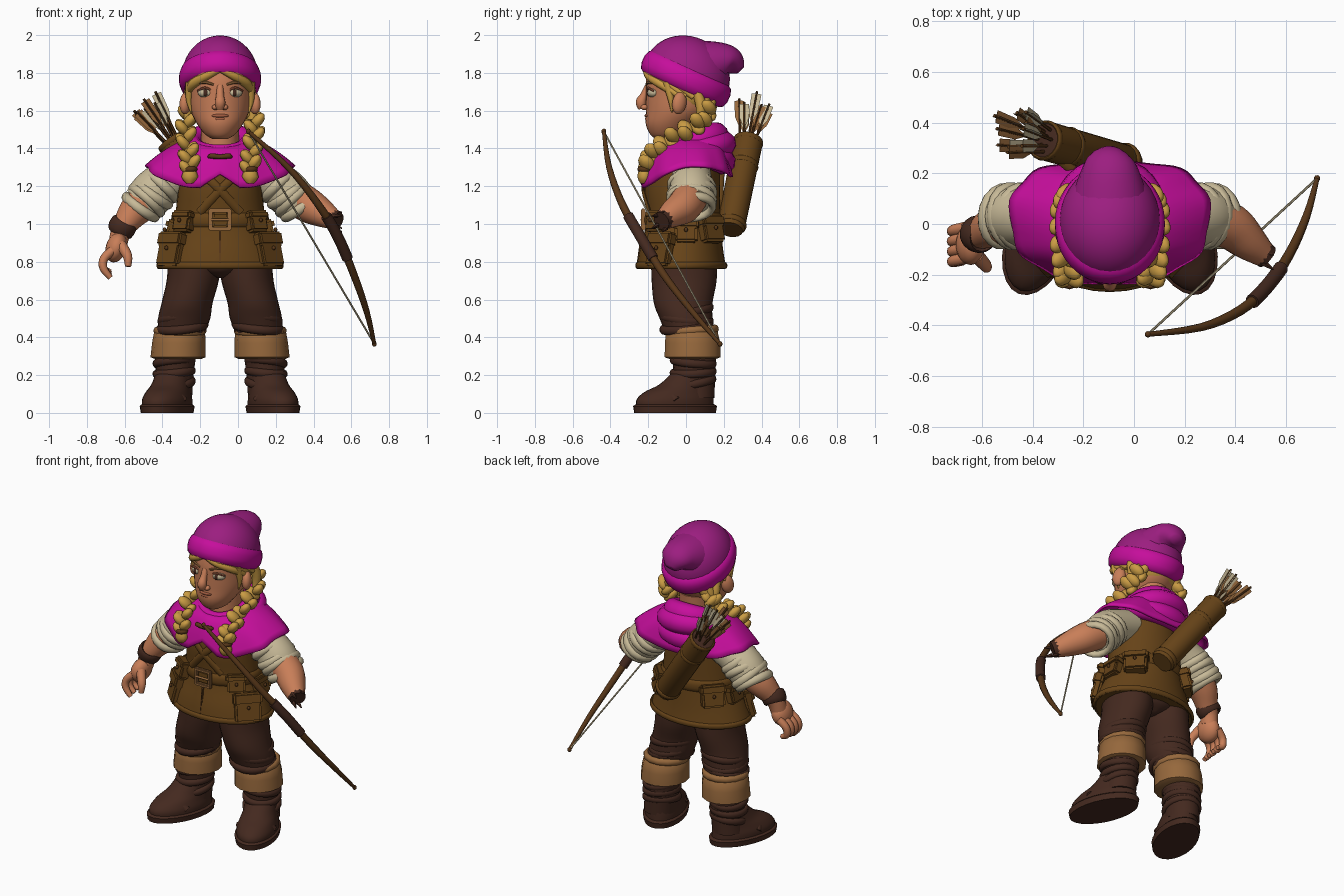
import bpy, bmesh, math, random
from mathutils import Vector, Matrix, Euler

if "Cube" in bpy.data.objects:
    bpy.data.objects.remove(bpy.data.objects["Cube"], do_unlink=True)
random.seed(4)
C = -.095                      # body's centre line
SIDES = (("right", -1), ("left", 1))
NOROT = Euler((0, 0, 0))


def material(name, *rgb):
    lin = [((c / 255 + .055) / 1.055) ** 2.4 for c in rgb] + [1]
    m = bpy.data.materials.new(name)
    m.use_nodes = True
    m.diffuse_color = lin
    m.node_tree.nodes["Principled BSDF"].inputs["Base Color"].default_value = lin
    return m


magenta = material("magenta cloth", 198, 14, 156)
purple = material("purple felt", 156, 30, 128)
skin = material("skin", 200, 126, 88)
hair = material("blond hair", 202, 156, 68)
linen = material("linen", 200, 186, 152)
leather = material("leather", 102, 67, 24)
dark = material("dark brown", 68, 41, 31)
tan = material("tan hide", 150, 104, 60)
wood = material("wood", 88, 55, 25)
lip = material("lip", 162, 92, 64)


def finish(name, bm, mat, angle=50):
    bmesh.ops.recalc_face_normals(bm, faces=bm.faces)
    me = bpy.data.meshes.new(name)
    bm.to_mesh(me)
    bm.free()
    me.polygons.foreach_set("use_smooth", [True] * len(me.polygons))
    me.set_sharp_from_angle(angle=math.radians(angle))
    me.materials.append(mat)
    ob = bpy.data.objects.new(name, me)
    bpy.context.collection.objects.link(ob)
    return ob


def skin_rings(bm, rings, closed=False, caps=True):
    rows = [[bm.verts.new(p) for p in r] for r in rings]
    n = len(rows[0])
    for a, b in zip(rows, rows[1:] + rows[:1] if closed else rows[1:]):
        for i in range(n):
            j = (i + 1) % n
            bm.faces.new((a[i], a[j], b[j], b[i]))
    if caps and not closed:
        bm.faces.new(rows[0])
        bm.faces.new(rows[-1])


def smooth_path(pts, steps):
    pts = [Vector(p) for p in pts]
    out = []
    for i in range(len(pts) - 1):
        p, q = pts[i], pts[i + 1]
        m0 = (q - pts[max(i - 1, 0)]) / 2
        m1 = (pts[min(i + 2, len(pts) - 1)] - p) / 2
        for k in range(steps):
            t = k / steps
            out.append(p * (2*t**3 - 3*t*t + 1) + m0 * (t**3 - 2*t*t + t)
                       + q * (3*t*t - 2*t**3) + m1 * (t**3 - t*t))
    return out + [pts[-1]]


def sweep(name, mat, pts, n=16, steps=4, ref=(0, 1, 0), flat=False, place=None):
    """Tube through points (x, y, z, radius a, radius b); flat keeps rings level."""
    pts = smooth_path([p if len(p) == 5 else (*p, p[3]) for p in pts], steps)
    pos = [Vector(p[:3]) for p in pts]
    rings = []
    for i, p in enumerate(pts):
        t = (pos[min(i + 1, len(pos) - 1)] - pos[max(i - 1, 0)]).normalized()
        u = t.cross(Vector(ref)).normalized()
        w = u.cross(t)
        if flat:
            u, w = Vector((1, 0, 0)), Vector((0, 1, 0))
        angles = [2 * math.pi * k / n for k in range(n)]
        rings.append([pos[i] + u * p[3] * math.cos(a) + w * p[4] * math.sin(a) for a in angles])
    bm = bmesh.new()
    skin_rings(bm, rings)
    if place:
        bm.transform(place)
    return finish(name, bm, mat)


def loop(name, mat, centre, rx, ry, r, h=None, rot=NOROT, grow=lambda a: 1, n=32):
    """Closed band around an ellipse; r is its thickness, h its half height."""
    h, rings = h or r, []
    for k in range(n):
        a = 2 * math.pi * k / n
        g, ring = grow(a), []
        for j in range(10):
            b = 2 * math.pi * (j + .5) / 10
            o = r * g * math.cos(b)
            ring.append(((rx + o) * math.cos(a), (ry + o) * math.sin(a), h * g * math.sin(b)))
        rings.append(ring)
    bm = bmesh.new()
    skin_rings(bm, rings, closed=True)
    bm.transform(Matrix.Translation(centre) @ rot.to_matrix().to_4x4())
    return finish(name, bm, mat)


def ball(name, mat, loc, size, rot=NOROT, n=20):
    bm = bmesh.new()
    bmesh.ops.create_uvsphere(bm, u_segments=n, v_segments=n // 2 + 2, radius=1)
    bm.transform(Matrix.LocRotScale(Vector(loc), rot, Vector(size)))
    return finish(name, bm, mat)


def box(name, mat, loc, size, rot=NOROT, bevel=.012):
    bm = bmesh.new()
    bmesh.ops.create_cube(bm, size=1)
    bm.transform(Matrix.Diagonal((*size, 1)))
    bmesh.ops.bevel(bm, geom=bm.edges, offset=bevel, segments=2, affect='EDGES')
    bm.transform(Matrix.LocRotScale(Vector(loc), rot, None))
    return finish(name, bm, mat, 35)


# Vest with flared skirt, belt and buckle
sweep("vest", leather, [(C, -.025, .765, .332, .238), (C, -.025, .86, .295, .222), (C, -.015, .98, .245, .2),
      (C, -.015, 1.06, .235, .195), (C, -.02, 1.2, .22, .2), (C, -.01, 1.32, .2, .18),
      (C, 0, 1.4, .12, .11)], n=32, flat=True)
loop("skirt_trim", leather, (C, -.025, .78), .326, .233, .011, .018)
loop("belt", leather, (C, -.015, 1.02), .238, .196, .014, .038)
box("buckle_plate", leather, (C, -.218, 1.023), (.09, .02, .085))
for s in (-1, 1):
    box(f"buckle_bar_{s}", tan, (C + s * .05, -.226, 1.023), (.02, .022, .115), bevel=.005)
    box(f"buckle_rail_{s}", tan, (C, -.227, 1.023 + s * .048), (.115, .022, .02), bevel=.005)
sweep("buckle_tongue", tan, [(C - .045, -.234, 1.023, .007), (C + .045, -.234, 1.023, .007)], n=8)
box("vest_seam", wood, (C, -.243, .87), (.012, .014, .19), Euler((-.14, 0, 0)), .004)
for side, s in SIDES:
    sweep(side + "_chest_strap", leather, [(C + s*.14, -.18, 1.34, .022, .01), (C + s*.07, -.215, 1.25, .022, .01),
          (C, -.226, 1.18, .022, .01), (C - s*.11, -.193, 1.06, .022, .01)], n=8)
    for label, dx, y, z, size, turn in (("belt_pouch", .19, -.155, 1.01, (.11, .07, .11), .65),
                                        ("skirt_pocket", .26, -.135, .865, (.16, .05, .18), .8),
                                        ("back_pouch", .19, .13, .97, (.14, .07, .14), 2.3),
                                        ("hip_pouch", .255, .0, .96, (.12, .06, .12), 1.57)):
        rot = Euler((-.25, 0, s * turn))
        box(f"{side}_{label}", leather, (C + s * dx, y, z), size, rot)
        up = Vector((0, -.006, size[2] * .3))
        up.rotate(rot)
        box(f"{side}_{label}_flap", leather, Vector((C + s * dx, y, z)) + up,
            (size[0] + .015, size[1] + .012, size[2] * .42), rot)
        out = Vector((0, -size[1] / 2 - .01, 0))
        out.rotate(rot)
        ball(f"{side}_{label}_stud", wood, Vector((C + s * dx, y, z)) + out, (.01, .01, .012), n=8)

# Trousers, hide cuffs and boots
sweep("trouser_seat", dark, [(C, -.01, .715, .02, .1), (C, -.01, .76, .16, .165), (C, -.01, .85, .25, .18)],
      n=24, flat=True)
for side, s in SIDES:
    x = lambda dx: C + s * dx
    sweep(side + "_trouser_leg", dark, [(x(.135), -.01, .82, .14, .175), (x(.145), -.01, .7, .138, .172),
          (x(.175), -.015, .58, .135, .155), (x(.19), 0, .5, .138, .14), (x(.21), .02, .4, .12, .12)],
          n=24, flat=True)
    for k, (z, dx) in enumerate(((.455, .2), (.5, .193), (.545, .183))):
        loop(f"{side}_knee_fold_{k}", dark, (x(dx), .003, z), .12, .125, .02, .024, Euler((.12 * (-1) ** k, s * .12, 0)))
    sweep(side + "_boot_cuff", tan, [(x(.222), .035, .285, .122, .125), (x(.222), .035, .295, .146, .152),
          (x(.218), .035, .37, .142, .15), (x(.214), .03, .435, .134, .14), (x(.212), .03, .45, .115, .12)],
          n=14, steps=1, flat=True)
    loop(side + "_cuff_lip", tan, (x(.212), .03, .435), .122, .13, .018, .022, Euler((.08, 0, 0)), n=14)
    sweep(side + "_boot_shaft", dark, [(x(.248), .035, .08, .1, .115), (x(.24), .045, .2, .1, .11),
          (x(.235), .04, .33, .112, .122)], n=20, flat=True)
    for k, z in enumerate((.16, .215, .27)):
        loop(f"{side}_boot_fold_{k}", dark, (x(.243), .038, z), .098, .108, .017, .022, Euler((.2 - .15 * k, s * .1, 0)))
    place = Matrix.Translation((x(.28), -.058, 0)) @ Matrix.Rotation(s * math.radians(20), 4, 'Z')
    sweep(side + "_foot", dark, [(0, 0, .03, .118, .215), (0, 0, .07, .119, .213), (0, .02, .11, .108, .19),
          (0, .06, .15, .098, .145), (0, .09, .21, .09, .105)], n=24, flat=True, place=place)
    sweep(side + "_sole", dark, [(0, 0, 0, .124, .226), (0, 0, .035, .13, .232), (0, 0, .045, .12, .22)],
          n=24, steps=1, flat=True, place=place)
    sweep(side + "_boot_strap", dark, [(-.112, -.03, .07, .014, .022), (-.06, -.06, .115, .014, .022),
          (.06, -.06, .115, .014, .022), (.112, -.03, .07, .014, .022)], n=8, place=place)

# Sleeves with rolled ends
for side, s in SIDES:
    x = lambda dx: C + s * dx
    sweep(side + "_sleeve", linen, [(x(.15), .03, 1.28, .1), (x(.3), .03, 1.215, .112), (x(.36), .03, 1.16, .12),
          (x(.41), .03, 1.105, .11)], n=20)
    for k, (dx, z, r) in enumerate(((.31, 1.2, .098), (.352, 1.16, .102), (.388, 1.125, .102), (.42, 1.09, .098))):
        loop(f"{side}_sleeve_roll_{k}", linen, (x(dx), .03, z), r, r + .014, .02, .026,
             Euler((.1 * (-1) ** k, s * (2.4 + .12 * (k % 2)), 0)), n=18)

# Right arm, wristband and open hand
sweep("right_arm", skin, [(-.45, .02, 1.15, .095), (-.535, 0, 1.08, .088), (-.59, -.03, 1.01, .068),
      (-.62, -.045, .96, .054), (-.635, -.06, .9, .05, .055)])
loop("right_wristband", dark, (-.612, -.04, .985), .06, .06, .014, .04, Euler((.25, .5, 0)), n=16)
ball("right_palm", skin, (-.645, -.08, .875), (.055, .082, .08), Euler((.2, .3, 0)))
for k in range(4):
    y = -.135 + .04 * k
    sweep(f"right_finger_{k}", skin, [(-.665, y, .86, .024), (-.71, y - .01, .815, .023),
          (-.712, y - .015, .765, .021), (-.675, y - .015, .715 + .01 * k, .014)], n=10)
sweep("right_thumb", skin, [(-.62, -.125, .89, .03), (-.585, -.165, .83, .025), (-.582, -.175, .775, .016)], n=10)

# Left forearm and ragged bracer
sweep("left_forearm", skin, [(.29, .025, 1.15, .095), (.38, -.01, 1.095, .092), (.45, -.07, 1.055, .075),
      (.51, -.12, 1.02, .052)])
sweep("left_bracer", dark, [(.5, -.11, 1.027, .055), (.525, -.13, 1.015, .05)], n=12, steps=1)
for k in range(5):
    a = k * 1.26
    sweep(f"bracer_tatter_{k}", dark, [(.51, -.12 + .04 * math.cos(a), 1.02 + .045 * math.sin(a), .014),
          (.55, -.14 + .05 * math.cos(a), 1.01 + .055 * math.sin(a), .003)], n=6)

# Shoulder cape, cowl and tie
soft = lambda c: math.copysign(abs(c) ** .8, c)
rings = []
for j in range(11):
    v, ring = j / 10, []
    for k in range(64):
        a = 2 * math.pi * k / 64
        c, d = math.cos(a), math.sin(a)
        hem = 1.31 - .125 * max(0, -d) ** 1.5 - .06 * max(0, d) ** 2
        if d < 0:
            hem += .08 * math.exp(-(c / .12) ** 2)
        top = 1.46 - .05 * max(0, -d)
        fold = 1 + .02 * v * math.sin(9 * a)
        ring.append((C + soft(c) * (.12 + .275 * v) * fold,
                     soft(d) * (.13 + .115 * v ** .6) * fold + .03 * v * abs(c),
                     top - (top - hem) * v ** 1.7))
    rings.append(ring)
bm = bmesh.new()
skin_rings(bm, rings, caps=False)
thick = finish("cape", bm, magenta).modifiers.new("thickness", 'SOLIDIFY')
thick.thickness = .015
thick.offset = -1
back_heavy = lambda a: .5 + .5 * (1 + math.sin(a)) / 2
loop("cowl_upper", magenta, (C, .02, 1.425), .145, .15, .065, .075, Euler((.28, 0, 0)), back_heavy)
loop("cowl_middle", magenta, (C, .03, 1.395), .17, .165, .075, .07, Euler((.18, .05, 0)), back_heavy)
loop("cowl_lower", magenta, (C, .04, 1.35), .19, .155, .07, .07, Euler((-.12, -.05, 0)), lambda a: .2 + .8 * max(0, math.sin(a)) ** .5)
for side, s in SIDES:
    sweep(side + "_cape_tie", wood, [(C, -.225, 1.355, .012), (C + s*.045, -.222, 1.36, .014), (C + s*.06, -.21, 1.355, .008)], n=8)

# Head and face
sweep("neck", skin, [(C, .01, 1.36, .1, .11), (C, .02, 1.58, .1, .12)], steps=2, flat=True)
sweep("head", skin, [(C, -.11, 1.45, .04, .05), (C, -.1, 1.475, .08, .09), (C, -.075, 1.53, .122, .138),
      (C, -.03, 1.6, .156, .182), (C, -.01, 1.68, .168, .203), (C, 0, 1.76, .172, .212), (C, 0, 1.86, .15, .19)],
      n=28, flat=True)
ball("chin", skin, (C, -.15, 1.492), (.045, .045, .034))
sweep("nose", skin, [(C, -.2, 1.73, .018), (C, -.222, 1.68, .021), (C, -.238, 1.645, .028), (C, -.23, 1.612, .022)], n=12)
ball("upper_lip", lip, (C, -.203, 1.573), (.046, .016, .011))
ball("lower_lip", lip, (C, -.2, 1.556), (.036, .017, .011))
for side, s in SIDES:
    x = lambda dx: C + s * dx
    ball(side + "_nostril", skin, (x(.025), -.22, 1.618), (.018, .02, .015), n=12)
    ball(side + "_eye", linen, (x(.08), -.176, 1.695), (.04, .028, .025), Euler((0, 0, s * .4)))
    ball(side + "_iris", dark, (x(.078), -.198, 1.695), (.014, .009, .019), Euler((0, 0, s * .4)), n=12)
    sweep(side + "_upper_eyelid", lip, [(x(.04), -.197, 1.705, .005), (x(.08), -.202, 1.721, .007),
          (x(.12), -.172, 1.704, .005)], n=6)
    sweep(side + "_eyebrow", tan, [(x(.035), -.21, 1.738, .006), (x(.08), -.198, 1.75, .008), (x(.13), -.155, 1.742, .005)], n=6)
    ball(side + "_ear", skin, (x(.182), -.035, 1.64), (.03, .04, .06), Euler((-.2, 0, s * .5)))
    # Swept fringe and strands in front of the ear
    for k in range(3):
        sweep(f"{side}_fringe_{k}", hair, [(x(0), -.205, 1.825 + .01 * k, .02), (x(.07 + .01 * k), -.197 + .01 * k, 1.787 + .012 * k, .024),
              (x(.142 + .008 * k), -.13 + .03 * k, 1.74 + .008 * k, .026), (x(.175), -.04 + .04 * k, 1.68 - .005 * k, .014)],
              n=8, ref=(0, 0, 1))
    sweep(side + "_sideburn", hair, [(x(.16), -.1, 1.75, .024), (x(.165), -.08, 1.66, .016), (x(.153), -.075, 1.59, .004)], n=8)
    # Hair drawn back into a plaited braid, tie and tuft
    for k in range(3):
        sweep(f"{side}_gathered_lock_{k}", hair, [(x(.17 - .04 * k), .06 + .045 * k, 1.7, .026),
              (x(.175 - .02 * k), .08 + .02 * k, 1.62, .028), (x(.17), .075, 1.55, .02)], n=8)
    path = smooth_path([(x(.155), .12, 1.6), (x(.18), .06, 1.53), (x(.18), -.075, 1.455),
                        (x(.168), -.18, 1.37), (x(.16), -.212, 1.31)], 2)
    for k, p in enumerate(path):
        for half in (-1, 1):
            ball(f"{side}_braid_{k}_{half}", hair, p + Vector((half * .019, 0, half * .016 * (-1) ** k)),
                 (.029, .038, .052), Euler((.5, half * .7, 0)), n=10)
    loop(side + "_braid_tie", wood, (x(.16), -.218, 1.29), .028, .028, .012, .014, n=12)
    sweep(side + "_braid_tuft", hair, [(x(.16), -.22, 1.295, .026), (x(.16), -.222, 1.25, .045, .036),
          (x(.158), -.222, 1.215, .02)], n=8, steps=2)
ball("back_hair", hair, (C, .035, 1.69), (.175, .16, .125), n=24)

# Knitted hat: rolled band, dome and drooping tip
tilt = Euler((math.radians(-25), 0, 0))
loop("hat_band", magenta, (C, 0, 1.768), .188, .222, .03, .062, tilt, n=40)
dome = [(0, 0, .205 * math.sin(a), .2 * math.cos(a), .232 * math.cos(a)) for a in (k * .128 for k in range(13))]
sweep("hat_dome", purple, dome, n=32, steps=1, flat=True, place=Matrix.LocRotScale(Vector((C, .005, 1.788)), tilt, None))
sweep("hat_tip", purple, [(C, .03, 1.81, .175, .165), (C, .12, 1.842, .135, .145), (C, .2, 1.86, .1, .118),
      (C, .25, 1.85, .072, .092), (C + .005, .288, 1.815, .028, .035)], n=20, ref=(1, 0, 0))

# Quiver on the back with arrows
low, high = Vector((-.02, .235, .97)), Vector((-.355, .33, 1.44))
axis = (high - low).normalized()
turn = axis.to_track_quat('Z', 'Y').to_euler()
sweep("quiver", leather, [(*low, .066), (*(low + axis * .02), .074), (*high, .078)], n=18, steps=1)
for k, t in enumerate((.06, .72, .985)):
    loop(f"quiver_band_{k}", leather, low.lerp(high, t), .073, .073, .008, .016, turn, n=18)
ball("quiver_mouth", dark, high, (.07, .07, .006), turn)
sweep("quiver_strap", leather, [(-.3, .26, 1.36, .012, .02), (-.2, .19, 1.3, .012, .02), (C, .18, 1.08, .012, .02), (-.02, .2, 1.02, .012, .02)], n=8)
for k in range(10):
    a, spread = k * 2.4, .018 + .0035 * k
    off = Vector((math.cos(a), math.sin(a), 0))
    off.rotate(turn)
    foot = high + off * spread
    tip = foot + axis * random.uniform(.2, .27) + off * .045
    sweep(f"arrow_shaft_{k}", wood, [(*foot, .007), (*tip, .007)], n=6, steps=1)
    vane = linen if k % 3 == 0 else tan
    for m, ref in enumerate(((0, 1, 0), (1, 0, 1))):
        sweep(f"arrow_vane_{k}_{m}", vane, [(*foot.lerp(tip, .35), .006, .002), (*foot.lerp(tip, .55), .024, .002),
              (*foot.lerp(tip, .95), .026, .002)], n=6, steps=1, ref=ref)

# Bow with wrapped grip and string
arc = [(.055, -.435, 1.49), (.265, -.407, 1.3), (.42, -.34, 1.11), (.525, -.245, .94),
       (.612, -.12, .735), (.68, .03, .54), (.722, .18, .365)]
sweep("bow", wood, [(*p, r) for p, r in zip(arc, (.01, .016, .02, .022, .02, .016, .01))], n=10)
mid = smooth_path(arc, 5)[12:19]
sweep("bow_grip", dark, [(*p, .029) for p in mid], n=12, steps=1)
for k in (0, -1):
    ball(f"bow_nock_{k}", wood, arc[k], (.013, .013, .015), n=10)
sweep("bowstring", linen, [(*arc[0], .005), (*arc[-1], .005)], n=6, steps=1)
